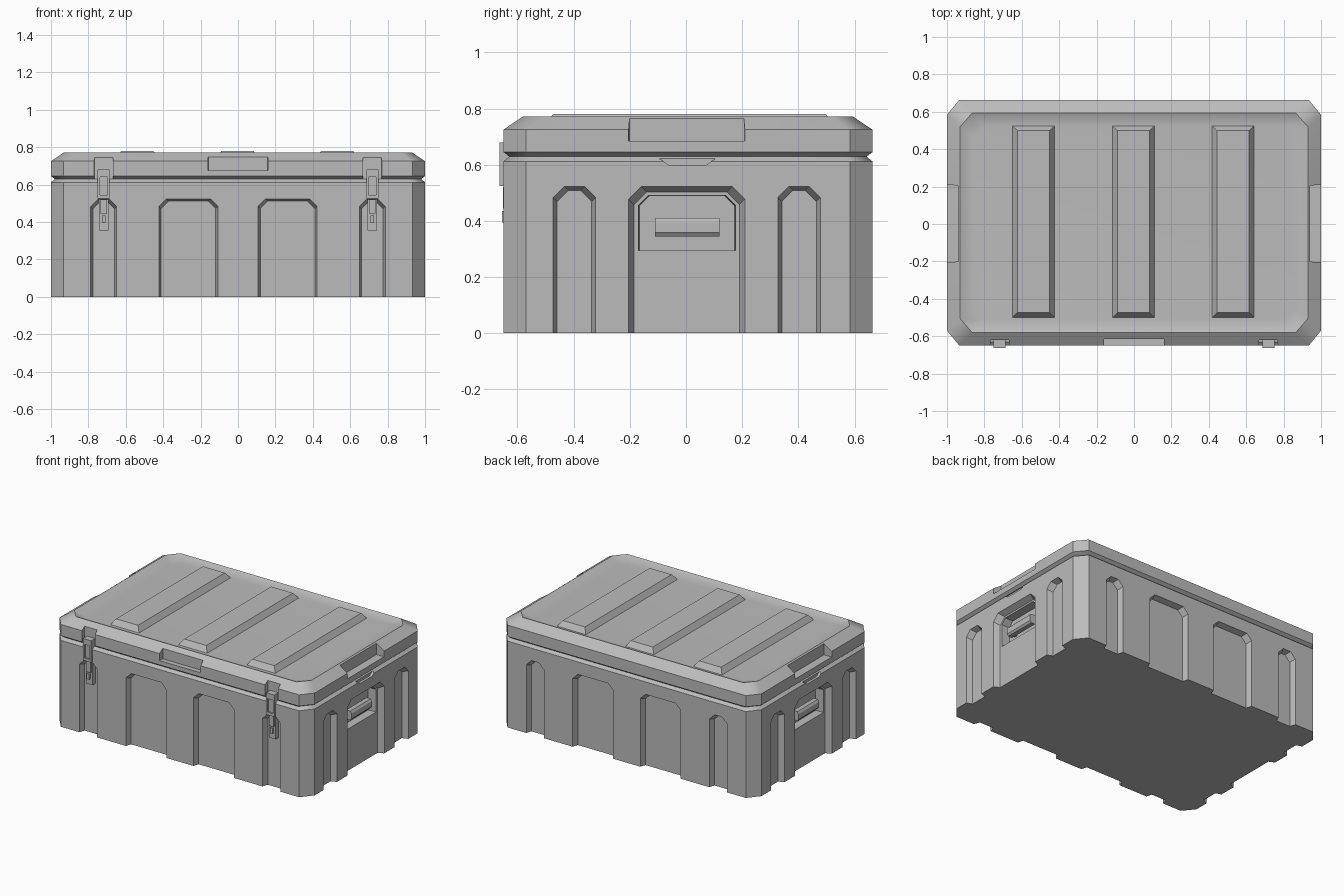
import bpy, bmesh, math

cube = bpy.data.objects.get("Cube")
if cube:
    bpy.data.objects.remove(cube, do_unlink=True)

GREY = (0.5, 0.5, 0.5, 1)
grey = bpy.data.materials.new("plain_grey")
grey.use_nodes = True
grey.diffuse_color = GREY
grey.node_tree.nodes["Principled BSDF"].inputs["Base Color"].default_value = GREY

YC, HY = 0.007, 0.657          # body centre and half depth
DEPTH = 0.04                   # pocket depth


def finish(name, bm, angle=30):
    bmesh.ops.recalc_face_normals(bm, faces=bm.faces[:])
    me = bpy.data.meshes.new(name)
    bm.to_mesh(me)
    bm.free()
    me.materials.append(grey)
    ob = bpy.data.objects.new(name, me)
    bpy.context.collection.objects.link(ob)
    activate(ob)
    bpy.ops.object.shade_smooth_by_angle(angle=math.radians(angle))
    return ob


def activate(ob):
    bpy.ops.object.select_all(action='DESELECT')
    ob.select_set(True)
    bpy.context.view_layer.objects.active = ob


def loft(bm, loops):
    """Closed solid through matching loops of points."""
    rings = [[bm.verts.new(p) for p in loop] for loop in loops]
    for a, b in zip(rings, rings[1:]):
        for i in range(len(a)):
            j = (i + 1) % len(a)
            bm.faces.new((a[i], a[j], b[j], b[i]))
    bm.faces.new(rings[0][::-1])
    bm.faces.new(rings[-1])


def box(bm, x, y, z):
    loft(bm, [[(x[0], y[0], h), (x[1], y[0], h), (x[1], y[1], h), (x[0], y[1], h)] for h in z])


def octagon(inset, z, cx, cy):
    x, y = 1 - inset, HY - inset
    pts = [(x, y - cy), (x - cx, y), (cx - x, y), (-x, y - cy),
           (-x, cy - y), (cx - x, -y), (x - cx, -y), (x, cy - y)]
    return [(px, py + YC, z) for px, py in pts]


# Wall mappings: (along, height, depth inward) to space
WALLS = {
    "front": lambda u, v, d: (u, YC - HY + d, v),
    "back": lambda u, v, d: (u, YC + HY - d, v),
    "left": lambda u, v, d: (1 - d, u, v),
    "right": lambda u, v, d: (d - 1, u, v),
}


def arch(u0, u1, v0, v1, c, t):
    """Outline with clipped top corners, shrunk by t."""
    u0, u1, v1 = u0 + t, u1 - t, v1 - t
    return [(u0, v0), (u0, v1 - c), (u0 + c, v1), (u1 - c, v1), (u1, v1 - c), (u1, v0)]


def pocket(bm, wall, u0, u1, v0, v1, c, d0, d1, taper):
    place = WALLS[wall]
    loft(bm, [[place(u, v, d) for u, v in arch(u0, u1, v0, v1, c, t)]
              for d, t in ((d0, 0), (d1, taper))])


# Main shell: straight walls, lid seam groove, bevelled rim, sunken lid panel
bm = bmesh.new()
shell = [(0, 0, .066, .08), (0, .612, .066, .08), (.021, .629, .066, .08),
         (0, .645, .066, .08), (0, .725, .066, .08), (.07, .772, .065, .075),
         (.14, .742, .055, .055)]
loft(bm, [octagon(*ring) for ring in shell])
case = finish("case_shell", bm)

# Cutters: wall pockets, lid grips, latch notches
bm = bmesh.new()
for wall in ("front", "back"):
    for s in (-1, 1):
        for centre, half in ((.718, .071), (.265, .16)):
            pocket(bm, wall, s * centre - half, s * centre + half,
                   -.05, .525, .04, -.005, DEPTH, .014)
for wall in ("left", "right"):
    for u0, u1 in ((-.475, -.32), (.325, .48)):
        pocket(bm, wall, u0, u1, -.05, .525, .04, -.005, DEPTH, .016)
    pocket(bm, wall, -.207, .212, -.05, .525, .045, -.005, DEPTH, .022)
    pocket(bm, wall, -.207, .212, .685, .9, .001, -.05, .06, .006)
    # Small finger dip below the lid seam
    place = WALLS[wall]
    dip = [(-.095, .622), (-.06, .598), (.07, .598), (.105, .622)]
    loft(bm, [[place(u, v, d) for u, v in dip] for d in (-.02, .018)])
pocket(bm, "front", -.165, .165, .675, .9, .001, -.05, .035, .006)
for s in (-1, 1):
    pocket(bm, "front", s * .718 - .052, s * .718 + .052, .63, .9, .001, -.05, .03, .002)
outer_cut = finish("pocket_cutter", bm)

# Cutters: deeper handle wells
bm = bmesh.new()
for wall in ("left", "right"):
    pocket(bm, wall, -.17, .177, .295, .492, .035, .02, .1, .004)
inner_cut = finish("handle_well_cutter", bm)

for cutter in (outer_cut, inner_cut):
    cutter.hide_render = True
    mod = case.modifiers.new("cut", 'BOOLEAN')
    mod.operation = 'DIFFERENCE'
    mod.solver = 'EXACT'
    mod.object = cutter
    activate(case)
    bpy.ops.object.modifier_apply(modifier=mod.name)
    bpy.data.objects.remove(cutter, do_unlink=True)
activate(case)
bpy.ops.object.shade_smooth_by_angle(angle=math.radians(48))
case.modifiers.new("weighted_normals", 'WEIGHTED_NORMAL').keep_sharp = True

# Raised ribs across the lid panel
bm = bmesh.new()
for x in (-.538, -.003, .53):
    loops = []
    for z, t in ((.735, 0), (.742, 0), (.78, .026)):
        a, b, c, d = x - .112 + t, x + .112 - t, -.5 + t, .525 - t
        loops.append([(a, c, z), (b, c, z), (b, d, z), (a, d, z)])
    loft(bm, loops)
finish("lid_ribs", bm)

# Grip bars in the side wells
for name, s in (("left_handle", 1), ("right_handle", -1)):
    bm = bmesh.new()
    section = [(.925, .345), (.957, .345), (.967, .358), (.967, .395), (.957, .41), (.925, .41)]
    loft(bm, [[(s * x, y, z) for x, z in section] for y in (-.11, .12)])
    for y in (-.11, .1):
        box(bm, sorted((s * .895, s * .94)), (y, y + .02), (.36, .395))
    finish(name, bm)

# Front latches
for name, cx in (("right_latch", -.718), ("left_latch", .718)):
    bm = bmesh.new()

    def slab(half, y0, y1, z0, z1):
        box(bm, (cx - half, cx + half), (y0, y1), (z0, z1))

    # Upper clasp: frame around a sunken centre
    slab(.032, -.653, -.61, .525, .68)
    for s in (-1, 1):
        box(bm, (cx + s * .026 - .006, cx + s * .026 + .006), (-.664, -.653), (.525, .68))
    slab(.02, -.664, -.653, .525, .545)
    slab(.02, -.664, -.653, .64, .68)
    # Lower tongue with its small catch
    slab(.026, -.64, -.6, .355, .525)
    slab(.018, -.652, -.64, .445, .52)
    slab(.01, -.655, -.64, .395, .435)
    finish(name, bm)
